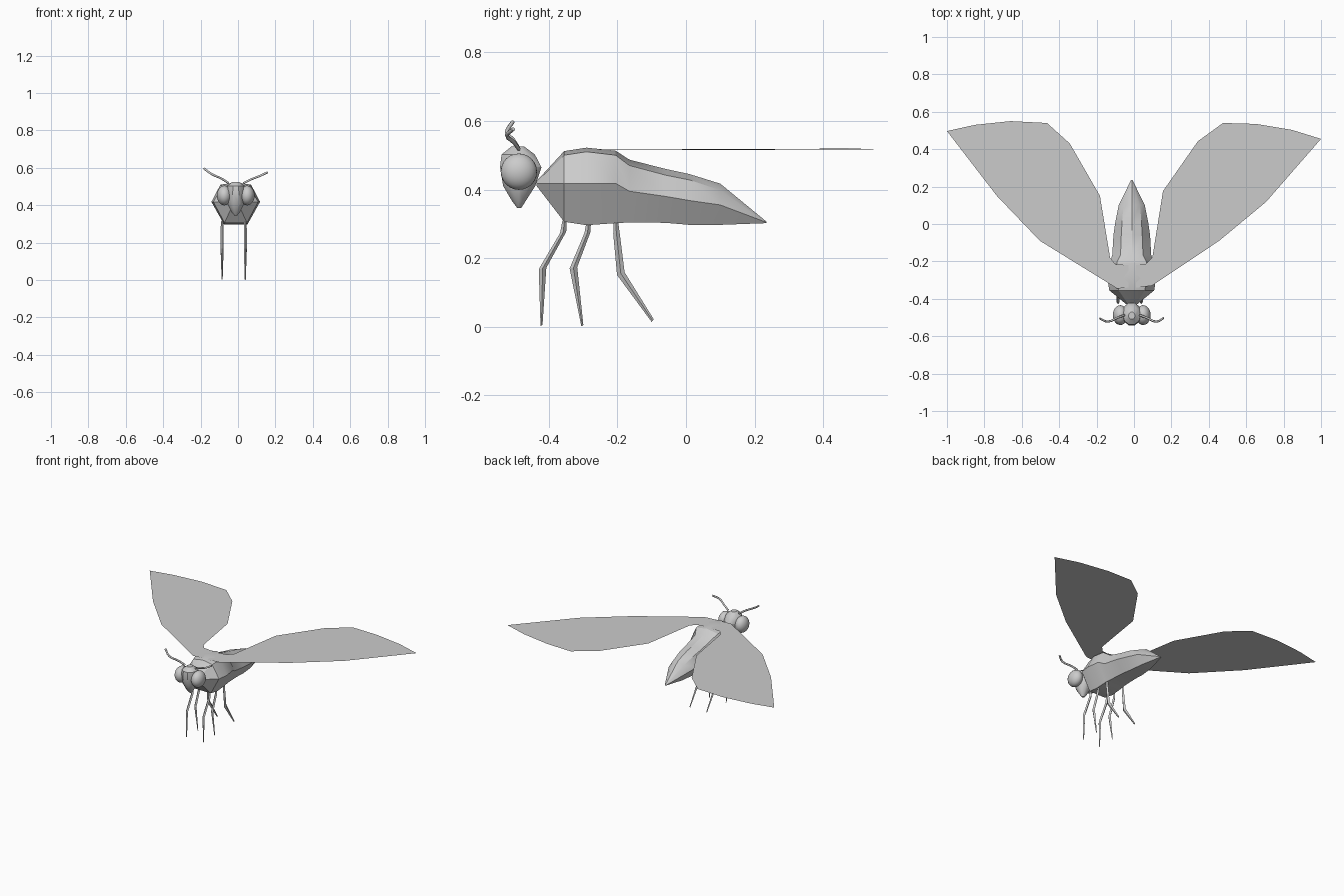
import bpy, math
from mathutils import Vector

if "Cube" in bpy.data.objects:
    bpy.data.objects.remove(bpy.data.objects["Cube"])

CX = -0.012  # body centre line


def make_mesh(name, verts, faces, smooth=None):
    me = bpy.data.meshes.new(name)
    me.from_pydata(verts, [], faces)
    me.update()
    ob = bpy.data.objects.new(name, me)
    bpy.context.collection.objects.link(ob)
    if smooth:
        bpy.ops.object.select_all(action='DESELECT')
        ob.select_set(True)
        bpy.context.view_layer.objects.active = ob
        bpy.ops.object.mode_set(mode='EDIT')
        bpy.ops.mesh.select_all(action='SELECT')
        bpy.ops.mesh.normals_make_consistent(inside=False)
        bpy.ops.object.mode_set(mode='OBJECT')
        bpy.ops.object.shade_smooth_by_angle(angle=math.radians(smooth))
    return ob


def loft(name, rings, smooth=25):
    n = len(rings[0])
    verts = [v for r in rings for v in r]
    faces = [(i * n + j, i * n + (j + 1) % n, (i + 1) * n + (j + 1) % n, (i + 1) * n + j)
             for i in range(len(rings) - 1) for j in range(n)]
    faces += [tuple(range(n)), tuple(reversed(range(len(verts) - n, len(verts))))]
    return make_mesh(name, verts, faces, smooth)


# Body: y, ridge z, shoulder (half width, z), side (half width, z), belly (half width, z)
body = [
    (-0.435, 0.425, 0.015, 0.422, 0.022, 0.417, 0.012, 0.410),
    (-0.355, 0.512, 0.070, 0.500, 0.120, 0.418, 0.060, 0.306),
    (-0.290, 0.522, 0.082, 0.510, 0.130, 0.418, 0.062, 0.296),
    (-0.205, 0.513, 0.080, 0.500, 0.118, 0.418, 0.060, 0.302),
    (-0.165, 0.487, 0.060, 0.470, 0.104, 0.395, 0.055, 0.304),
    (-0.060, 0.460, 0.056, 0.442, 0.098, 0.380, 0.050, 0.303),
    (0.010, 0.445, 0.052, 0.428, 0.088, 0.368, 0.046, 0.297),
    (0.100, 0.417, 0.044, 0.398, 0.070, 0.355, 0.036, 0.297),
    (0.235, 0.306, 0.003, 0.305, 0.004, 0.304, 0.003, 0.302),
]
rings = []
for y, zt, sw, sz, mw, mz, bw, bz in body:
    half = [(sw, sz), (mw, mz), (bw, bz)]
    pts = [(0, zt)] + half + [(-x, z) for x, z in reversed(half)]
    rings.append([(CX + x, y, z) for x, z in pts])
loft("body", rings, 30)

# Head: z, half width, front y, back y
head = [(0.525, 0.018, -0.510, -0.470), (0.502, 0.047, -0.540, -0.438),
        (0.465, 0.054, -0.545, -0.418), (0.410, 0.046, -0.535, -0.437),
        (0.365, 0.024, -0.507, -0.467), (0.346, 0.008, -0.492, -0.480)]
rings = []
for z, w, y0, y1 in head:
    rings.append([(CX + w * math.cos(a), (y0 + y1) / 2 + (y1 - y0) / 2 * math.sin(a), z)
                  for a in [k * math.tau / 10 for k in range(10)]])
loft("head", rings, 35)

# Eyes
for side, s in (("left", -1), ("right", 1)):
    bpy.ops.mesh.primitive_uv_sphere_add(segments=24, ring_count=12, radius=1,
                                         location=(CX + s * 0.061, -0.487, 0.452))
    eye = bpy.context.object
    eye.name = side + "_eye"
    eye.scale = (0.040, 0.053, 0.053)
    bpy.ops.object.shade_smooth()

# Antennae
antennae = {
    "left": [(-0.05, -0.487, 0.518), (-0.09, -0.502, 0.543), (-0.14, -0.522, 0.566), (-0.183, -0.505, 0.597)],
    "right": [(0.03, -0.487, 0.518), (0.07, -0.502, 0.538), (0.12, -0.522, 0.558), (0.158, -0.503, 0.576)],
}
for side, pts in antennae.items():
    cu = bpy.data.curves.new(side + "_antenna", 'CURVE')
    cu.dimensions = '3D'
    cu.bevel_depth = 0.006
    cu.bevel_resolution = 1
    cu.resolution_u = 3
    cu.use_fill_caps = True
    sp = cu.splines.new('BEZIER')
    sp.bezier_points.add(len(pts) - 1)
    for bp, p in zip(sp.bezier_points, pts):
        bp.co = p
        bp.handle_left_type = bp.handle_right_type = 'AUTO'
    bpy.context.collection.objects.link(bpy.data.objects.new(side + "_antenna", cu))

# Legs: hip, upper, knee, foot as (y, z), with matching widths
legs = {
    "front": [(-0.354, 0.312), (-0.358, 0.275), (-0.418, 0.170), (-0.421, 0.004)],
    "middle": [(-0.283, 0.312), (-0.287, 0.275), (-0.328, 0.172), (-0.302, 0.003)],
    "rear": [(-0.205, 0.312), (-0.203, 0.275), (-0.190, 0.155), (-0.097, 0.018)],
}
depth = [0.006, 0.009, 0.011, 0.003]
width = [0.006, 0.008, 0.008, 0.003]
for name, path in legs.items():
    for side, s in (("left", -1), ("right", 1)):
        x = CX - 0.011 + s * 0.062
        rings = []
        for (y, z), d, w in zip(path, depth, width):
            tilt = 0.004 if name == "rear" else 0.002
            rings.append([(x + w, y, z), (x, y + d, z + tilt), (x - w, y, z), (x, y - d, z - tilt)])
        rings[-1] = [(a, b, max(c, 0)) for a, b, c in rings[-1]]
        loft(f"{side}_{name}_leg", rings, 20)

# Wings: flat outlines, root first
wings = {
    "left": [(-0.03, -0.34), (-0.09, -0.345), (-0.503, -0.09), (-0.733, 0.15), (-1, 0.497), (-0.85, 0.53),
             (-0.66, 0.55), (-0.465, 0.54), (-0.343, 0.43), (-0.182, 0.15), (-0.128, -0.18), (-0.1, -0.215), (-0.03, -0.22)],
    "right": [(0.01, -0.34), (0.096, -0.33), (0.455, -0.09), (0.706, 0.118), (1, 0.455), (0.845, 0.503),
              (0.652, 0.535), (0.476, 0.54), (0.342, 0.443), (0.155, 0.176), (0.098, -0.18), (0.064, -0.214), (0.01, -0.22)],
}
for side, pts in wings.items():
    n = len(pts)
    verts = [(x, y, 0.515 + 0.004 * abs(x)) for x, y in pts]
    face = tuple(range(n))
    make_mesh(side + "_wing", verts, [face if side == "right" else face[::-1]])
